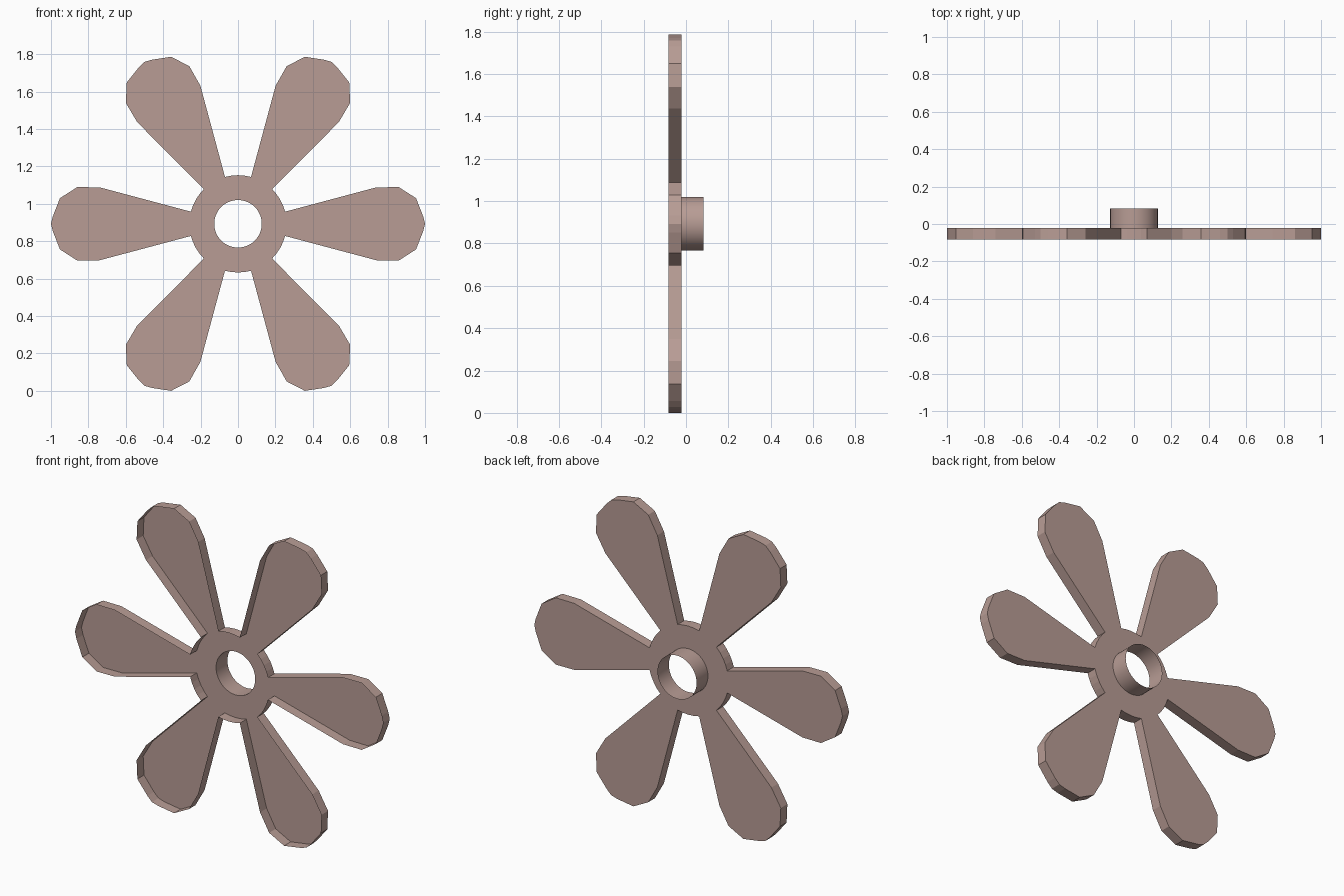
import bpy, bmesh
from math import cos, sin, pi, radians
from mathutils import Matrix, Vector

cube = bpy.data.objects.get("Cube")
if cube:
    bpy.data.objects.remove(cube)

CENTRE_Z = 0.893
FRONT, PLATE, TUBE_BACK = -0.083, -0.022, 0.083
HUB_R, HOLE_R, HOLE_SIDES = 0.26, 0.127, 48

mat = bpy.data.materials.new("dusty_rose")
mat.use_nodes = True
colour = (0.48, 0.335, 0.3, 1)
mat.diffuse_color = colour
mat.node_tree.nodes["Principled BSDF"].inputs["Base Color"].default_value = colour


def finish(bm, name):
    mesh = bpy.data.meshes.new(name)
    bm.to_mesh(mesh)
    bm.free()
    obj = bpy.data.objects.new(name, mesh)
    bpy.context.collection.objects.link(obj)
    mesh.materials.append(mat)
    return obj


def loop(bm, points, y):
    verts = [bm.verts.new((p[0], y, CENTRE_Z + p[1])) for p in points]
    edges = [bm.edges.new((v, verts[(i + 1) % len(verts)])) for i, v in enumerate(verts)]
    return verts, edges


def wall(bm, front, back):
    # Counter-clockwise loops seen from the front give outward normals
    for i in range(len(front)):
        j = (i + 1) % len(front)
        bm.faces.new((front[i], front[j], back[j], back[i]))


def polar(r, a):
    return Vector((r * cos(a), r * sin(a)))


# Outline: one petal and one hub arc, repeated six times
half_petal = [(0.252, 0.065), (0.74, 0.195), (0.86, 0.196), (0.952, 0.137), (0.99, 0.04)]
petal = [(x, -z) for x, z in half_petal] + [(1.0, 0)] + half_petal[::-1]
hub_arc = [polar(HUB_R, radians(a)) for a in (22, 30, 38)]
outline = []
for k in range(6):
    turn = Matrix.Rotation(k * pi / 3, 2)
    outline += [turn @ Vector(p) for p in petal + hub_arc]
circle = [polar(HOLE_R, 2 * pi * i / HOLE_SIDES) for i in range(HOLE_SIDES)]

# Flat six-petal sheet with a round hole
bm = bmesh.new()
rim, rim_edges = loop(bm, outline, PLATE)
hole_edges = loop(bm, circle, PLATE)[1]
bmesh.ops.triangle_fill(bm, edges=rim_edges + hole_edges, use_beauty=True, use_dissolve=False)
for f in bm.faces:
    f.normal_update()
    if f.normal.y < 0:
        f.normal_flip()

# Raised rim around the sheet, open at the front
wall(bm, loop(bm, outline, FRONT)[0], rim)
finish(bm, "petal_plate")

# Thin open tube behind the hole
bm = bmesh.new()
wall(bm, loop(bm, circle, PLATE)[0], loop(bm, circle, TUBE_BACK)[0])
tube = finish(bm, "shaft_tube")
bpy.ops.object.select_all(action="DESELECT")
tube.select_set(True)
bpy.context.view_layer.objects.active = tube
bpy.ops.object.shade_smooth_by_angle(angle=radians(30))
